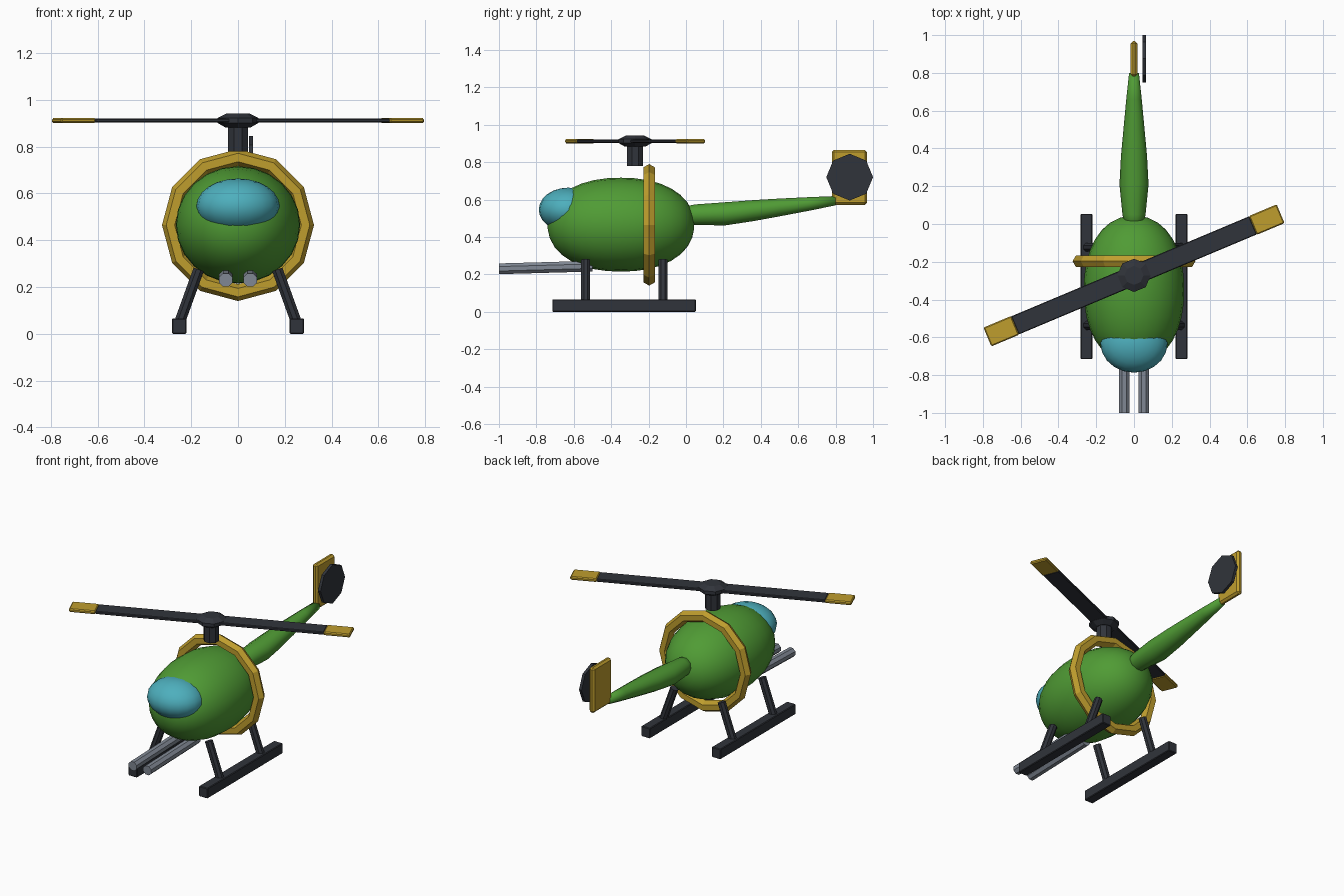
import bpy, bmesh, math
from mathutils import Matrix, Vector

if "Cube" in bpy.data.objects:
    bpy.data.objects.remove(bpy.data.objects["Cube"])


def material(name, rgb):
    m = bpy.data.materials.new(name)
    m.diffuse_color = (*rgb, 1)
    m.use_nodes = True
    m.node_tree.nodes["Principled BSDF"].inputs["Base Color"].default_value = m.diffuse_color
    return m


GREEN = material("green", (0.08, 0.33, 0.035))
YELLOW = material("yellow", (0.52, 0.34, 0.027))
DARK = material("dark", (0.03, 0.034, 0.043))
GLASS = material("glass", (0.075, 0.43, 0.51))
STEEL = material("steel", (0.22, 0.25, 0.30))


def finish(name, bm, mat, smooth=False):
    bmesh.ops.recalc_face_normals(bm, faces=bm.faces)
    me = bpy.data.meshes.new(name)
    for f in bm.faces:
        f.smooth = smooth
    bm.to_mesh(me)
    bm.free()
    ob = bpy.data.objects.new(name, me)
    bpy.context.collection.objects.link(ob)
    me.materials.append(mat)
    return ob


def loft(name, stations, sides, mat, matrix=Matrix(), smooth=False):
    """Rings of (z, x offset, y offset, x radius, y radius) skinned along local z."""
    bm = bmesh.new()
    rings = []
    for z, ox, oy, rx, ry in stations:
        angles = [2 * math.pi * i / sides for i in range(sides)]
        rings.append([bm.verts.new((ox + rx * math.cos(a), oy + ry * math.sin(a), z)) for a in angles])
    for a, b in zip(rings, rings[1:]):
        for i in range(sides):
            j = (i + 1) % sides
            bm.faces.new((a[i], a[j], b[j], b[i]))
    bm.faces.new(rings[0][::-1])
    bm.faces.new(rings[-1])
    bm.transform(matrix)
    return finish(name, bm, mat, smooth)


def rod(name, p, q, r, mat, sides=8):
    p, q = Vector(p), Vector(q)
    d = q - p
    m = Matrix.Translation(p) @ d.to_track_quat('Z', 'Y').to_matrix().to_4x4()
    m = m @ Matrix.Rotation(math.pi / sides, 4, 'Z')
    return loft(name, [(0, 0, 0, r, r), (d.length, 0, 0, r, r)], sides, mat, m)


def box(name, center, size, mat, bevel=0.0, matrix=Matrix()):
    bm = bmesh.new()
    bmesh.ops.create_cube(bm, size=1)
    bm.transform(Matrix.Translation(center) @ Matrix.Diagonal((*size, 1)))
    if bevel:
        bmesh.ops.bevel(bm, geom=bm.edges[:], offset=bevel, segments=1, affect='EDGES')
    bm.transform(matrix)
    return finish(name, bm, mat)


# local (x, y, z) -> world (x, -z... ) so that lofts run along world +y
ALONG_Y = Matrix(((1, 0, 0, 0), (0, 0, 1, 0), (0, 1, 0, 0), (0, 0, 0, 1)))

# cabin: slightly boxy egg
stations = []
for i in range(17):
    t = math.pi * (0.02 + 0.96 * i / 16)
    c = -math.cos(t) / math.cos(0.02 * math.pi)
    r = max(0.04, (1 - abs(c) ** 2.2)) ** (1 / 2.2) if 0 < i < 16 else 0.08
    stations.append((-0.348 + 0.392 * c, 0, 0.466, 0.266 * r, 0.251 * r))
loft("cabin", stations, 24, GREEN, ALONG_Y, True)

# canopy glass
bm = bmesh.new()
bmesh.ops.create_uvsphere(bm, u_segments=20, v_segments=12, radius=1)
bm.transform(Matrix.Translation((0, -0.63, 0.546)) @ Matrix.Diagonal((0.178, 0.157, 0.118, 1)))
finish("canopy", bm, GLASS, True)

# hoop round the cabin: 12 by 6 torus
bm = bmesh.new()
rings = []
for i in range(12):
    a = math.pi * i / 6
    ring = []
    for k in range(6):
        b = math.pi * k / 3
        r = 0.289 + 0.036 * math.cos(b)
        ring.append(bm.verts.new((r * math.cos(a), -0.197 + 0.036 * math.sin(b), 0.465 + r * math.sin(a))))
    rings.append(ring)
for i in range(12):
    for k in range(6):
        n, l = rings[(i + 1) % 12], (k + 1) % 6
        bm.faces.new((rings[i][k], n[k], n[l], rings[i][l]))
finish("cabin_hoop", bm, YELLOW)

# tail boom, fin and tail rotor disc
loft("tail_boom", [(-0.03, 0, 0.517, 0.045, 0.045), (0.05, 0, 0.519, 0.061, 0.058),
                   (0.21, 0, 0.524, 0.077, 0.065), (0.36, 0, 0.541, 0.069, 0.059),
                   (0.50, 0, 0.558, 0.056, 0.050), (0.66, 0, 0.577, 0.041, 0.038),
                   (0.80, 0, 0.594, 0.026, 0.026)], 10, GREEN, ALONG_Y, True)
box("tail_fin", (0, 0.874, 0.719), (0.036, 0.188, 0.294), YELLOW, 0.012)
disc = Matrix.Translation((0.055, 0.875, 0.72)) @ Matrix.Rotation(math.pi / 2, 4, 'Y')
loft("tail_rotor", [(-0.009, 0, 0, 0.125, 0.125), (0.009, 0, 0, 0.125, 0.125)], 8, DARK, disc)

# mast, hub and main rotor
ROTOR = Matrix.Translation((0, -0.272, 0))
rod("rotor_mast", (0, -0.272, 0.78), (0, -0.272, 0.90), 0.047, DARK)
loft("rotor_hub", [(0.883, 0, 0, 0.055, 0.055), (0.902, 0, 0, 0.088, 0.088),
                   (0.923, 0, 0, 0.088, 0.088), (0.942, 0, 0, 0.05, 0.05)], 8, DARK, ROTOR)
for n, side in enumerate((0, math.pi)):
    m = ROTOR @ Matrix.Rotation(math.radians(22.8) + side, 4, 'Z')
    box(f"rotor_blade_{n}", (0.342, 0, 0.912), (0.684, 0.104, 0.018), DARK, 0.004, m)
    box(f"blade_tip_{n}", (0.762, 0, 0.912), (0.16, 0.108, 0.022), YELLOW, 0.006, m)

# landing skids with struts, and front tubes
for s, side in ((-1, "left"), (1, "right")):
    box(f"{side}_skid", (s * 0.252, -0.331, 0.033), (0.062, 0.768, 0.066), DARK, 0.004)
    for y, end in ((-0.537, "front"), (-0.123, "rear")):
        rod(f"{side}_{end}_strut", (s * 0.253, y, 0.04), (s * 0.168, y, 0.275), 0.025, DARK)
    rod(f"{side}_front_tube", (s * 0.052, -1.0, 0.23), (s * 0.052, -0.50, 0.244), 0.031, STEEL)
